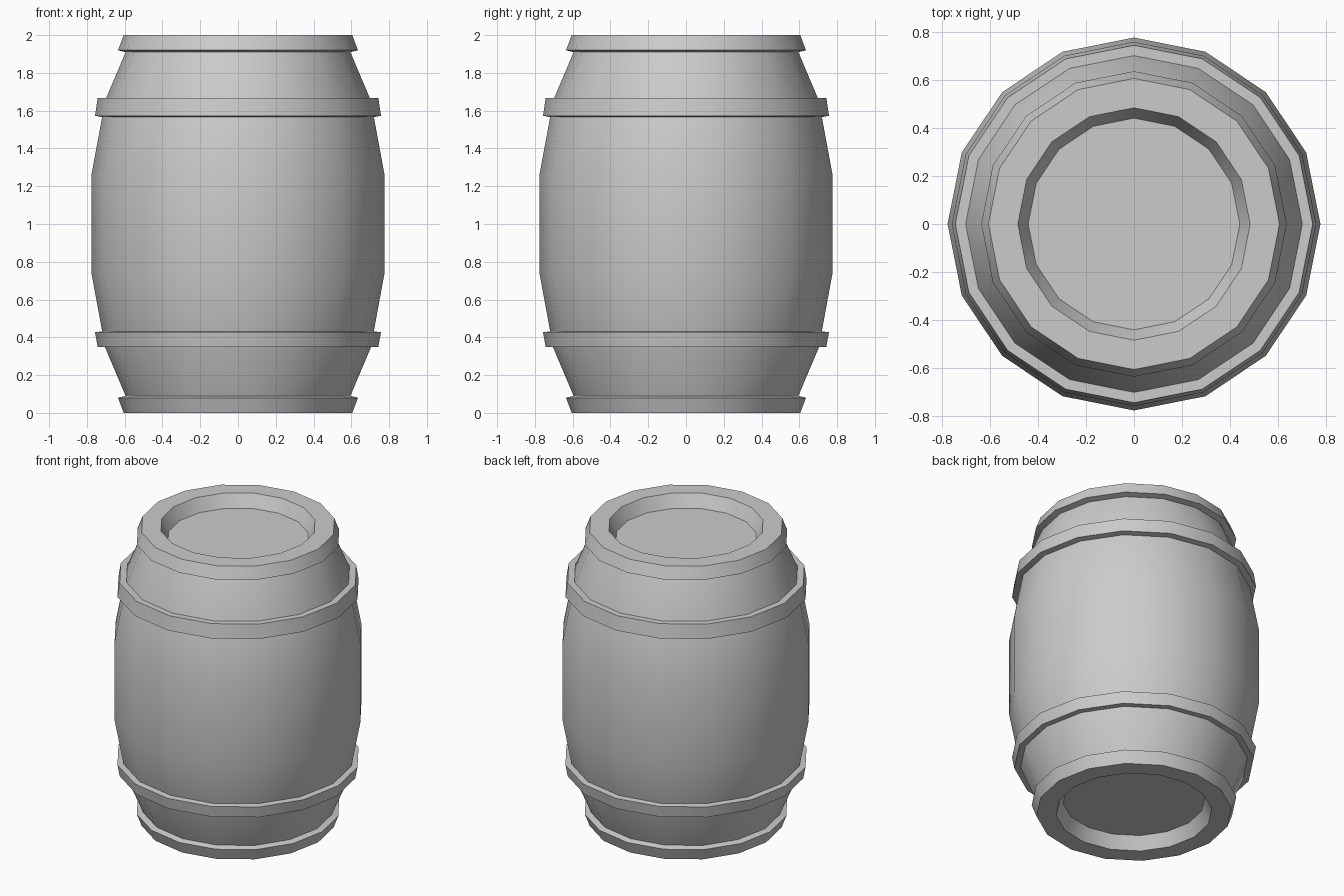
import bpy, bmesh
from math import cos, sin, pi, radians

if "Cube" in bpy.data.objects:
    bpy.data.objects.remove(bpy.data.objects["Cube"])

SIDES = 16


def lathe(name, profile, cap=None):
    """Spin an (r, z) profile, ordered so that faces point outward."""
    bm = bmesh.new()
    rings = [[bm.verts.new((r * cos(2 * pi * i / SIDES), r * sin(2 * pi * i / SIDES), z))
              for i in range(SIDES)] for r, z in profile]
    for a, b in zip(rings, rings[1:]):
        for i in range(SIDES):
            j = (i + 1) % SIDES
            bm.faces.new((a[i], a[j], b[j], b[i]))
    if cap == "top":
        bm.faces.new(rings[-1])
    elif cap == "bottom":
        bm.faces.new(rings[0][::-1])
    mesh = bpy.data.meshes.new(name)
    bm.to_mesh(mesh)
    bm.free()
    ob = bpy.data.objects.new(name, mesh)
    bpy.context.collection.objects.link(ob)
    bpy.ops.object.select_all(action='DESELECT')
    ob.select_set(True)
    bpy.context.view_layer.objects.active = ob
    bpy.ops.object.shade_smooth_by_angle(angle=radians(30))
    return ob


# Bulging wooden body
half = [(0.595, 0.09), (0.703, 0.345), (0.775, 0.735)]
lathe("barrel_body", half + [(r, 2 - z) for r, z in reversed(half)])

# Raised hoops around the shoulders
lathe("lower_hoop", [(0.70, 0.35), (0.743, 0.35), (0.757, 0.427), (0.715, 0.432)])
lathe("upper_hoop", [(0.715, 1.565), (0.757, 1.573), (0.743, 1.668), (0.70, 1.668)])

# End rims with recessed heads
end = [(0.44, 0.085), (0.483, 0.0), (0.605, 0.0), (0.635, 0.08), (0.595, 0.09)]
lathe("bottom_head", end, cap="bottom")
lathe("top_head", [(r, 2 - z) for r, z in reversed(end)], cap="top")
